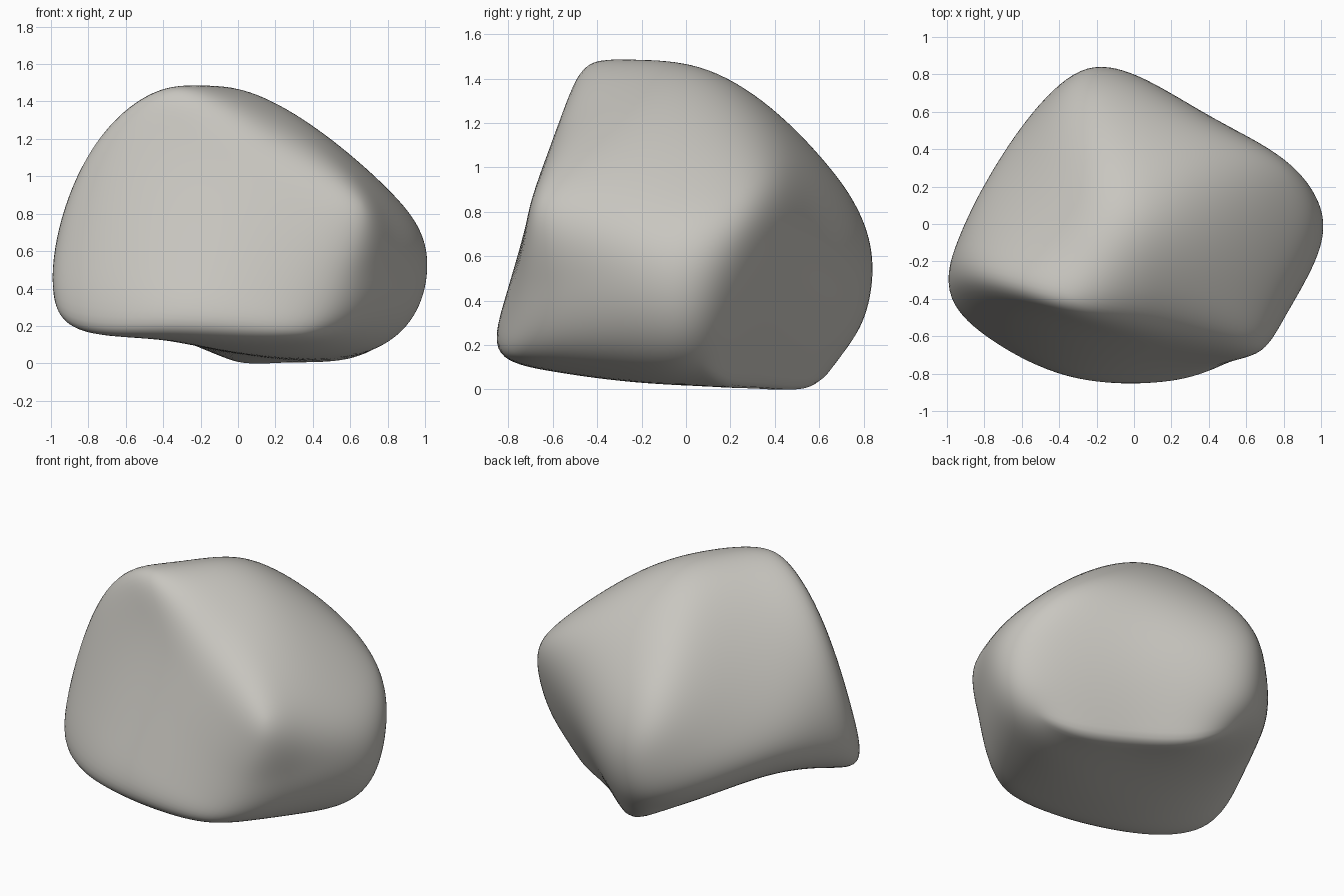
import bpy, bmesh

cube = bpy.data.objects.get("Cube")
if cube:
    bpy.data.objects.remove(cube, do_unlink=True)

# Boulder landmarks: front, middle and back slices,
# rows from top to bottom, points from left to right
slices = [
    [[(-.33, -.41, 1.47), (.19, -.55, 1.18), (.67, -.65, .86)],
     [(-.8, -.33, 1.08), (-.13, -.7, .75), (.55, -.72, .47)],
     [(-.96, -.41, .26), (-.37, -.8, .2), (.36, -.77, .15)]],
    [[(-.25, .17, 1.35), (.22, 0, 1.38), (.78, -.2, .92)],
     [(-.72, .22, .75), None, (.93, -.27, .53)],
     [(-.72, .15, .36), (-.2, -.28, .08), (.65, -.3, .1)]],
    [[(-.23, .69, .92), (.37, .5, 1.03), (.81, .27, .88)],
     [(-.24, .84, .54), (.42, .53, .5), (.96, .15, .52)],
     [(-.24, .66, .13), (.27, .34, .02), (.78, .08, .1)]],
]

# Rock cage: a cube of landmark points, two by two faces on every side
bm = bmesh.new()
grid = {}
for j, rows in enumerate(slices):
    for k, row in enumerate(rows):
        for i, point in enumerate(row):
            if point:
                grid[i, j, k] = bm.verts.new(point)
for axis in range(3):
    for side in (0, 2):
        for a in (0, 1):
            for b in (0, 1):
                corners = []
                for da, db in ((0, 0), (1, 0), (1, 1), (0, 1)):
                    key = [a + da, b + db]
                    key.insert(axis, side)
                    corners.append(grid[tuple(key)])
                bm.faces.new(corners)
bmesh.ops.recalc_face_normals(bm, faces=bm.faces)

# Firmer ridges around the front face and under the back face
front_rim = {v for (i, j, k), v in grid.items() if j == 0 and (i, k) != (1, 1)}
back_lip = {v for (i, j, k), v in grid.items() if j == 2 and k == 2}
crease = bm.edges.layers.float.new("crease_edge")
for edge in bm.edges:
    ends = set(edge.verts)
    if ends <= front_rim:
        edge[crease] = .3
    elif ends <= back_lip:
        edge[crease] = .55

mesh = bpy.data.meshes.new("boulder")
bm.to_mesh(mesh)
bm.free()
boulder = bpy.data.objects.new("boulder", mesh)
bpy.context.collection.objects.link(boulder)

# Rounded surface
smooth = boulder.modifiers.new("rounding", "SUBSURF")
smooth.levels = smooth.render_levels = 4


def surface_points():
    mesh.update()
    boulder.update_tag()
    bpy.context.view_layer.update()
    result = boulder.evaluated_get(bpy.context.evaluated_depsgraph_get())
    return [v.co.copy() for v in result.data.vertices]


# Push the cage out until the rounded surface meets the landmarks
targets = [v.co.copy() for v in mesh.vertices]
for step in range(6):
    points = surface_points()
    for vert, target, point in zip(mesh.vertices, targets, points):
        vert.co += (target - point) * .8
mesh.update()

# Stone colour
stone = bpy.data.materials.new("warm grey stone")
stone.use_nodes = True
colour = (.58, .565, .525, 1)
stone.diffuse_color = colour
stone.node_tree.nodes["Principled BSDF"].inputs["Base Color"].default_value = colour
mesh.materials.append(stone)
for face in mesh.polygons:
    face.use_smooth = True
